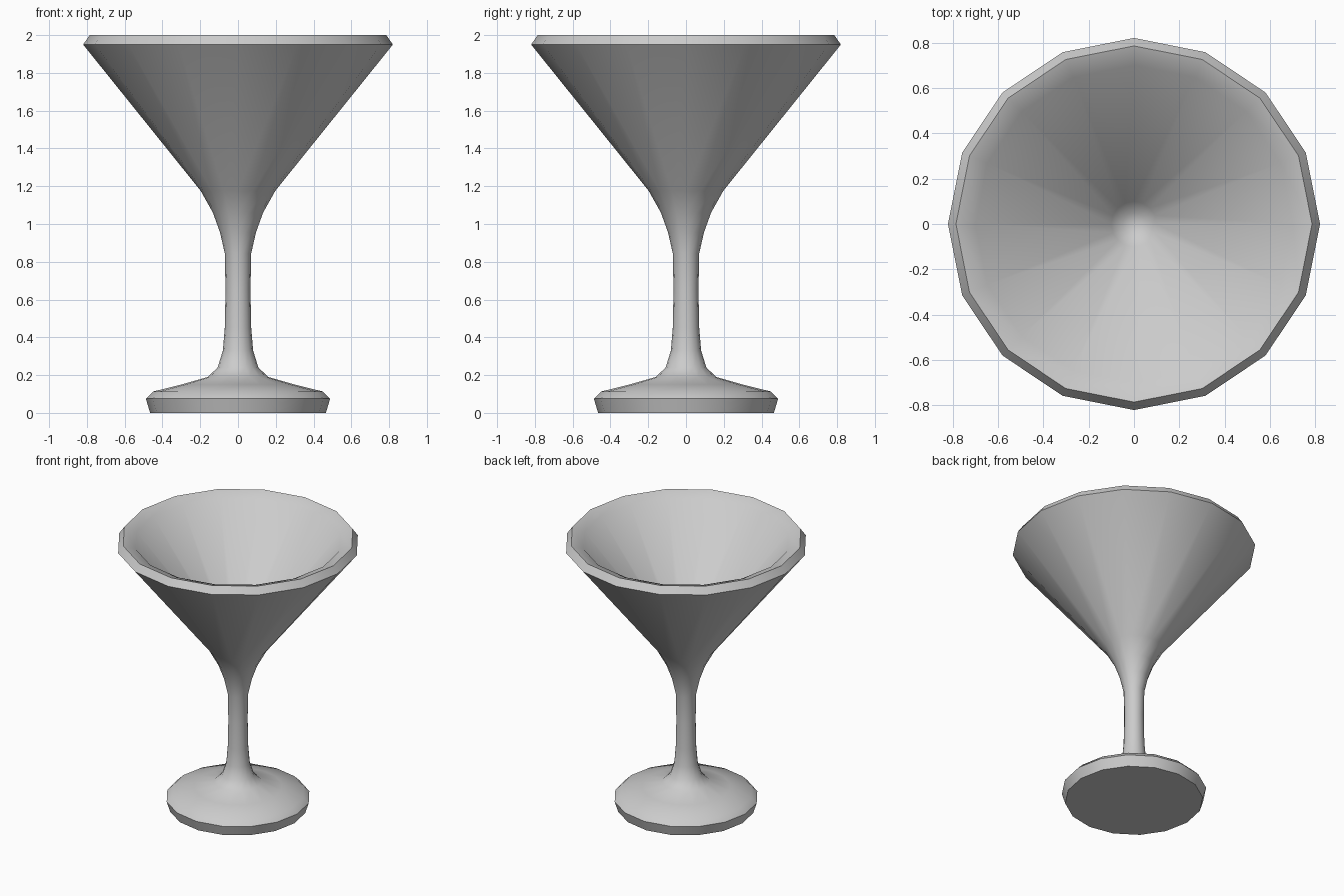
import bpy
import bmesh
import math
from mathutils import Vector

SIDES = 16

cube = bpy.data.objects.get("Cube")
if cube:
    bpy.data.objects.remove(cube, do_unlink=True)

grey = bpy.data.materials.new("plain_grey")
grey.use_nodes = True
colour = (0.6, 0.6, 0.6, 1)
grey.diffuse_color = colour
grey.node_tree.nodes["Principled BSDF"].inputs["Base Color"].default_value = colour


def lathe(name, profile):
    """Turn a (radius, height) profile around the z axis."""
    bm = bmesh.new()
    verts = [bm.verts.new((r, 0, z)) for r, z in profile]
    edges = [bm.edges.new(pair) for pair in zip(verts, verts[1:])]
    bmesh.ops.spin(bm, geom=verts + edges, cent=Vector(), axis=Vector((0, 0, 1)),
                   angle=math.tau, steps=SIDES, use_duplicate=False)
    bmesh.ops.remove_doubles(bm, verts=bm.verts[:], dist=0.0005)
    bmesh.ops.recalc_face_normals(bm, faces=bm.faces[:])
    mesh = bpy.data.meshes.new(name)
    bm.to_mesh(mesh)
    bm.free()
    mesh.materials.append(grey)
    obj = bpy.data.objects.new(name, mesh)
    bpy.context.collection.objects.link(obj)
    return obj


# Profile sections, running from the underside up to the rim and down inside
foot = [(0, 0), (0.465, 0), (0.488, 0.075), (0.45, 0.113), (0.3, 0.15), (0.16, 0.19)]
stem = [(0.108, 0.24), (0.08, 0.33), (0.07, 0.45), (0.066, 0.65), (0.07, 0.845)]
bowl_outside = [(0.095, 0.955), (0.133, 1.06), (0.197, 1.175), (0.82, 1.95)]
rim = [(0.785, 2.0), (0.7, 1.97)]
bowl_inside = [(0.1, 1.24), (0.05, 1.2), (0, 1.19)]

glass = lathe("stemmed_glass", foot + stem + bowl_outside + rim + bowl_inside)

# Smooth walls with crisp foot and rim edges
bpy.ops.object.select_all(action="DESELECT")
glass.select_set(True)
bpy.context.view_layer.objects.active = glass
bpy.ops.object.shade_smooth_by_angle(angle=math.radians(40))
